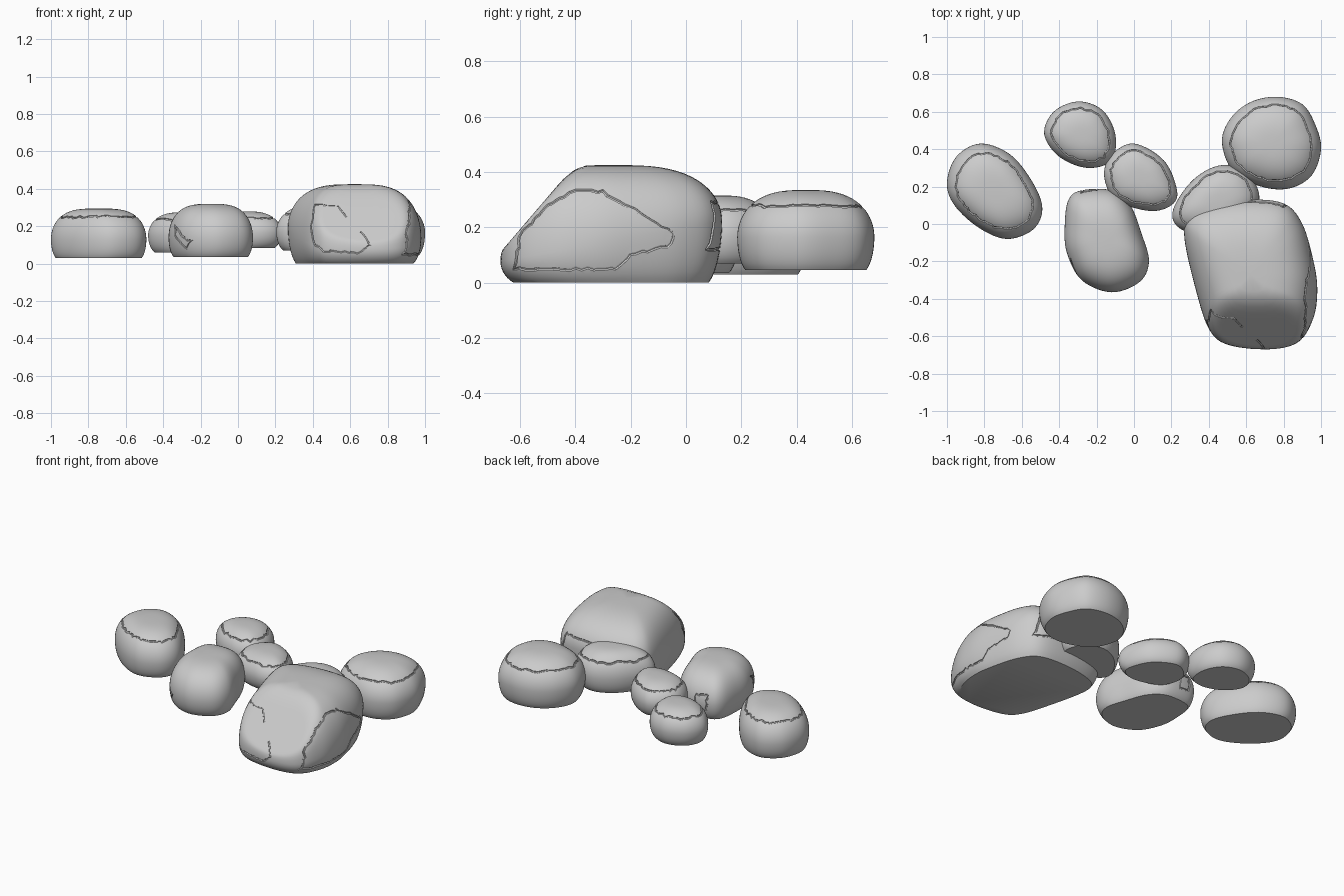
import bpy, bmesh, math, random
from mathutils import Vector
from mathutils.bvhtree import BVHTree

if "Cube" in bpy.data.objects:
    bpy.data.objects.remove(bpy.data.objects["Cube"])

random.seed(4)
grey = bpy.data.materials.new("stone_grey")
grey.diffuse_color = (0.6, 0.6, 0.6, 1)
grey.use_nodes = True
grey.node_tree.nodes["Principled BSDF"].inputs["Base Color"].default_value = grey.diffuse_color


def smooth_loop(pts, sub=7):
    """Closed rounded outline through a few plan points."""
    pts = [Vector(p) for p in pts]
    n, out = len(pts), []
    for i in range(n):
        a, b, c, d = (pts[(i + k) % n] for k in (-1, 0, 1, 2))
        for j in range(sub):
            t = j / sub
            out.append(0.5 * (2 * b + (c - a) * t + (2 * a - 5 * b + 4 * c - d) * t * t
                              + (3 * b - a - 3 * c + d) * t ** 3))
    return out


def smooth_min(a, b, k=0.06):
    h = max(k - abs(a - b), 0) / k
    return min(a, b) - h * h * k / 4


def trace(tree, axis, pts, closed):
    """Jagged path laid on the stone by projecting along an axis."""
    pts = [Vector(p) for p in pts]
    path = []
    for i in range(len(pts) if closed else len(pts) - 1):
        a, b = pts[i], pts[(i + 1) % len(pts)]
        steps = max(1, round((b - a).length / 0.022))
        for j in range(steps):
            u, v = a.lerp(b, j / steps) + Vector((random.uniform(-.005, .005),
                                                  random.uniform(-.005, .005)))
            start, ray = {"top": ((u, v, 2), (0, 0, -1)),
                          "front": ((u, -2, v), (0, 1, 0)),
                          "back": ((u, 2, v), (0, -1, 0)),
                          "right": ((2, u, v), (-1, 0, 0))}[axis]
            hit = tree.ray_cast(Vector(start), Vector(ray))[0]
            if hit:
                path.append(hit)
    return path


def carve(stone, paths):
    """Cut narrow cracks along the traced paths."""
    curve = bpy.data.curves.new("crack_cutter", 'CURVE')
    curve.dimensions = '3D'
    curve.bevel_depth = 0.006
    curve.bevel_resolution = 1
    curve.use_fill_caps = True
    for path, closed in paths:
        if len(path) < 3:
            continue
        sp = curve.splines.new('POLY')
        sp.points.add(len(path) - 1)
        for p, co in zip(sp.points, path):
            p.co = (*co, 1)
        sp.use_cyclic_u = closed
    cutter = bpy.data.objects.new("crack_cutter", curve)
    cutter.hide_render = True
    bpy.context.collection.objects.link(cutter)
    bpy.ops.object.select_all(action='DESELECT')
    cutter.select_set(True)
    bpy.context.view_layer.objects.active = cutter
    bpy.ops.object.convert(target='MESH')
    cutter = bpy.context.view_layer.objects.active
    cutter.data.materials.clear()
    cutter.data.materials.append(grey)
    mod = stone.modifiers.new("cracks", 'BOOLEAN')
    mod.operation, mod.solver, mod.object = 'DIFFERENCE', 'EXACT', cutter
    mod.use_self = True
    bpy.context.view_layer.objects.active = stone
    bpy.ops.object.modifier_apply(modifier=mod.name)
    bpy.data.objects.remove(cutter)


def stone(name, outline, low, mid, high, p=3.2, base=0.86, cap=0, cracks=(),
          mid_slope=0, front_plane=None):
    """Rounded pebble: domed top, bulging side and flat underside."""
    loop = smooth_loop(outline)
    xs, ys = [v.x for v in loop], [v.y for v in loop]
    c = Vector(((min(xs) + max(xs)) / 2, (min(ys) + max(ys)) / 2))
    # rings as (scale, height fraction), negative heights are below the widest line
    rings = []
    for i in range(7, 0, -1):
        t = i / 7 * math.radians(65)
        drop = math.sin(t) / math.sin(math.radians(65))
        s = 1 - (1 - base) * (1 - math.cos(t)) / (1 - math.cos(math.radians(65)))
        rings.append((s, -drop))
    for i in range(18):
        t = i / 18 * math.pi / 2
        rings.append((math.cos(t) ** (2 / p), math.sin(t)))
    bm = bmesh.new()
    grid = []
    for s, f in rings:
        row = []
        for v in loop:
            q = c + (v - c) * s
            m = mid + mid_slope * (q.y - c.y)
            z = m + f * ((high - m) if f > 0 else (m - low))
            if front_plane and f > 0:
                z = smooth_min(z, front_plane[0] + front_plane[1] * (q.y - min(ys)))
            row.append(bm.verts.new((q.x, q.y, z)))
        grid.append(row)
    n = len(loop)
    for a, b in zip(grid, grid[1:]):
        for i in range(n):
            j = (i + 1) % n
            bm.faces.new((a[i], a[j], b[j], b[i]))
    tip = bm.verts.new((c.x, c.y, high))
    for i in range(n):
        bm.faces.new((grid[-1][i], grid[-1][(i + 1) % n], tip))
    bm.faces.new(grid[0])
    bmesh.ops.recalc_face_normals(bm, faces=bm.faces)
    tree = BVHTree.FromBMesh(bm)
    me = bpy.data.meshes.new(name)
    bm.to_mesh(me)
    bm.free()
    me.materials.append(grey)
    ob = bpy.data.objects.new(name, me)
    bpy.context.collection.objects.link(ob)
    # seam around the worn cap, then single cracks
    paths = []
    if cap:
        paths.append((trace(tree, "top", [c + (v - c) * cap for v in loop[::3]], True), True))
    for axis, closed, pts in cracks:
        paths.append((trace(tree, axis, pts, closed), closed))
    if paths:
        carve(ob, paths)
    bpy.ops.object.select_all(action='DESELECT')
    ob.select_set(True)
    bpy.context.view_layer.objects.active = ob
    bpy.ops.object.shade_smooth_by_angle(angle=math.radians(35))


stone("left_stone", [(-1, .22), (-.95, .36), (-.82, .43), (-.66, .37), (-.54, .22), (-.49, .08),
                     (-.54, -.03), (-.68, -.08), (-.83, -.02), (-.96, .1)],
      .03, .13, .295, p=3.4, base=.9, cap=.8)
stone("back_left_stone", [(-.48, .48), (-.43, .6), (-.3, .655), (-.17, .61), (-.1, .48),
                          (-.12, .34), (-.25, .3), (-.4, .36)],
      .06, .15, .275, p=2.9, base=.82, cap=.8)
stone("small_middle_stone", [(0, .43), (-.12, .37), (-.16, .26), (-.1, .13), (.08, .07),
                             (.2, .1), (.23, .18), (.16, .34)],
      .085, .165, .28, p=2.9, base=.82, cap=.81)
stone("center_stone", [(-.35, .13), (-.28, .18), (-.12, .18), (-.02, .1), (.04, -.05), (.08, -.2),
                       (.03, -.31), (-.12, -.365), (-.28, -.3), (-.36, -.15), (-.37, 0)],
      .035, .14, .32, p=3.2, base=.88,
      cracks=[("front", True, [(-.34, .21), (-.3, .15), (-.25, .12), (-.28, .085), (-.33, .13)]),
              ("back", True, [(-.28, .2), (-.2, .19), (-.2, .1), (-.27, .1)])])
stone("hidden_back_stone", [(.47, .315), (.32, .24), (.21, .08), (.24, -.02), (.4, -.07),
                            (.58, -.02), (.67, .13), (.61, .27)],
      .07, .17, .315, p=2.9, base=.84, cap=.83)
stone("back_right_stone", [(.47, .44), (.52, .57), (.63, .655), (.77, .68), (.9, .64), (.97, .53),
                           (1, .4), (.95, .26), (.83, .19), (.68, .2), (.53, .28)],
      .045, .165, .335, p=2.8, base=.88, cap=.82)
stone("large_front_stone", [(.27, -.08), (.29, .04), (.4, .1), (.6, .13), (.8, .11), (.9, 0),
                            (.96, -.2), (.98, -.35), (.96, -.5), (.88, -.63), (.72, -.67),
                            (.5, -.645), (.4, -.56), (.33, -.35)],
      0, .15, .425, p=3.3, base=.88, mid_slope=.18, front_plane=(.11, 1.17),
      cracks=[("right", True, [(-.62, .05), (-.6, .17), (-.5, .28), (-.4, .335), (-.3, .33),
                               (-.05, .18), (-.05, .14), (-.2, .1), (-.25, .05)]),
              ("front", False, [(.58, .25), (.54, .3), (.41, .32), (.39, .2), (.41, .1),
                                (.46, .07), (.64, .06), (.7, .1), (.65, .19)]),
              ("back", True, [(.4, .27), (.8, .29), (.84, .12), (.36, .12)])])
